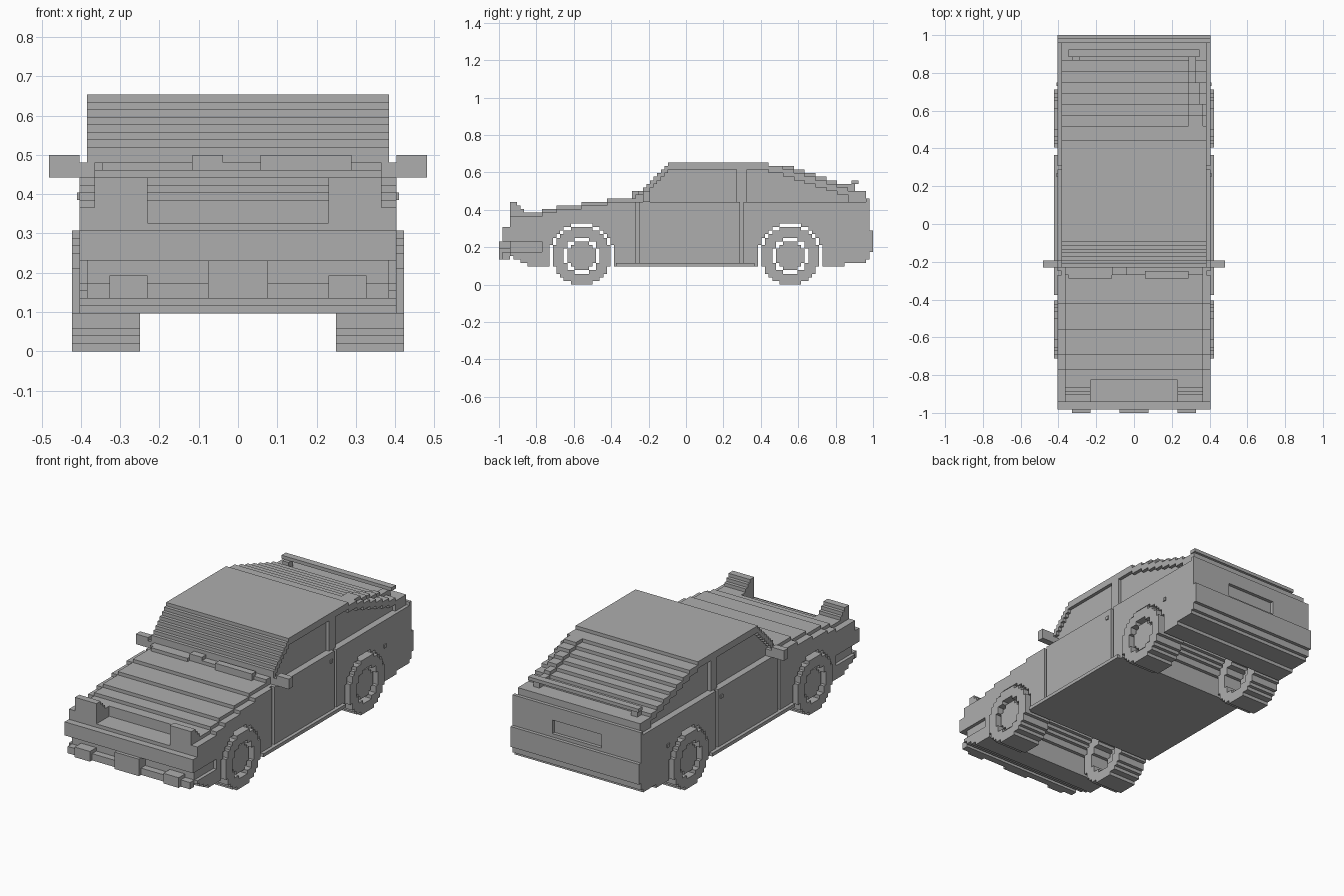
import bpy, bmesh, math

V = 2 / 104          # size of one block
START = bpy.data.objects.get("Cube")
if START:
    bpy.data.objects.remove(START, do_unlink=True)

grey = bpy.data.materials.new("plain_grey")
grey.use_nodes = True
GREY = (0.42, 0.42, 0.42, 1)
grey.diffuse_color = GREY
grey.node_tree.nodes["Principled BSDF"].inputs["Base Color"].default_value = GREY


def extrude(name, outline, x0, x1):
    """Extrude a y/z outline, in blocks, from x0 to x1."""
    bm = bmesh.new()
    face = bm.faces.new([bm.verts.new((x0 * V, y * V, z * V)) for y, z in outline])
    new = bmesh.ops.extrude_face_region(bm, geom=[face], use_keep_orig=True)["geom"]
    verts = [g for g in new if isinstance(g, bmesh.types.BMVert)]
    bmesh.ops.translate(bm, verts=verts, vec=((x1 - x0) * V, 0, 0))
    bmesh.ops.recalc_face_normals(bm, faces=bm.faces)
    mesh = bpy.data.meshes.new(name)
    bm.to_mesh(mesh)
    bm.free()
    mesh.materials.append(grey)
    obj = bpy.data.objects.new(name, mesh)
    bpy.context.collection.objects.link(obj)


def steps(ys, height):
    """Stepped line with one level per block column."""
    line = []
    for y in ys:
        z = height(y + 0.5)
        if line and line[-1][1] == z:
            line[-1] = (y + 1, z)
        else:
            line += [(y, z), (y + 1, z)]
    return line


def columns(name, y0, y1, low, high, x0, x1):
    ys = range(y0, y1)
    extrude(name, steps(ys, low) + steps(ys, high)[::-1], x0, x1)


def box(name, x0, x1, y0, y1, z0, z1):
    extrude(name, [(y0, z0), (y1, z0), (y1, z1), (y0, z1)], x0, x1)


def pair(builder, name, *args, x):
    for side, (a, b) in (("left", x), ("right", (-x[1], -x[0]))):
        builder(f"{side}_{name}", *args, a, b)


def side_box(name, x0, x1, *yz):
    box("left_" + name, x0, x1, *yz)
    box("right_" + name, -x1, -x0, *yz)


def arc(d, r):
    return round(math.sqrt(max(r * r - d * d, 0)))


# Side profile of the car
def hood(y):
    level = 17
    for start, z in ((-43, 20), (-40, 21), (-36, 22), (-29, 23), (-22, 24), (-14, 25)):
        if y > start:
            level = z
    return level


def top(y):
    if y < -12:
        return hood(y)
    if y < -5:
        return min(34, 26 + round((y + 12) * 8 / 7))
    if y < 23:
        return 34
    return 33 if y < 27 else max(26, 32 - int((y - 27) / 3))


def bottom(y):
    d = abs(y) - 29
    if abs(d) < 9:
        return 8 + arc(d, 9)
    if y < -44:
        return 5 + min(3, math.ceil((-44 - y) / 2))
    return 6 if y > 44 else 5


def fender(y):
    if y < -43:
        return 19
    return hood(y) - 1 if y < -14 else 23


def frame_low(y):
    if 14 < y < 17 or y > 45:
        return 23
    return max(23, top(y) - 2)


# Body core, side skins, doors and window frames
columns("body_core", -49, 50, bottom, top, -19, 19)
pair(columns, "inner_side", -49, 50, bottom, fender, x=(19, 20))
pair(columns, "front_corner_lower", -49, -40, bottom, lambda y: 9, x=(20, 21))
pair(columns, "front_corner_upper", -49, -40, lambda y: 12, fender, x=(20, 21))
pair(columns, "front_fender", -40, -14, bottom, fender, x=(20, 21))
side_box("door", 20, 21, -13, 15, 6, 23)
pair(columns, "rear_fender", 16, 50, bottom, fender, x=(20, 21))
pair(columns, "window_frame", -12, 50, frame_low, top, x=(19, 20))
side_box("sill", 19, 22, -19.5, 19, 5, 6)
side_box("door_handle", 21, 21.3, 13, 14, 20, 21)
side_box("fuel_cap", 21, 21.3, 38, 39, 15, 16)

# Front bumper, lip, plate, fog lamps and raised headlamps
box("front_bumper", -21, 21, -51, -49, 12, 16)
box("front_lip", -20, 20, -51, -49, 7, 9)
box("front_plate", -4, 4, -52, -49, 7, 12)
side_box("fog_lamp", 12, 17, -52, -49, 7, 10)
pair(columns, "headlamp", -49, -43, lambda y: 16,
     lambda y: 23 if y < -47 else 22 if y < -46 else 21 if y < -45 else 20, x=(12, 19))

# Wipers and mirrors
box("right_wiper", -18, -6, -15, -14, 24, 25)
box("wiper_link", -6, -2, -14, -12, 24, 26)
box("left_wiper", 3, 15, -15, -13, 24, 26)
side_box("mirror_stem", 19, 21, -12, -10, 23, 25)
side_box("mirror", 21, 25, -12, -10, 23, 26)

# Tail panel with recessed plate, and bumper
box("rear_bumper", -21, 21, 50, 52, 9, 15)
box("tail_lower", -21, 21, 50, 51, 7, 16)
box("tail_upper", -21, 21, 50, 51, 20, 24)
side_box("tail_side", 8, 21, 50, 51, 16, 20)

# Spoiler and raised strip on the rear glass
box("spoiler", -18, 18, 46, 48, 28, 29)
side_box("spoiler_post", 15, 17, 45, 47, 26, 28)
for i, edge in enumerate((19, 18, 17)):
    start = 27 + i * 6
    columns(f"rear_glass_strip_{i + 1}", start, start + 6,
            lambda y: top(y) - 1, lambda y: top(y) + 1, 15, edge)

# Wheels: open tyre ring around a hub
for end, c in (("front", -29), ("rear", 29)):
    pair(columns, end + "_tyre_upper", c - 8, c + 8,
         lambda y: 8 + arc(y - c, 5), lambda y: 8 + arc(y - c, 8), x=(13, 22))
    pair(columns, end + "_tyre_lower", c - 8, c + 8,
         lambda y: 8 - arc(y - c, 8), lambda y: 8 - arc(y - c, 5), x=(13, 22))
    pair(columns, end + "_hub", c - 4, c + 4,
         lambda y: 8 - arc(y - c, 4), lambda y: 8 + arc(y - c, 4), x=(18, 21))
